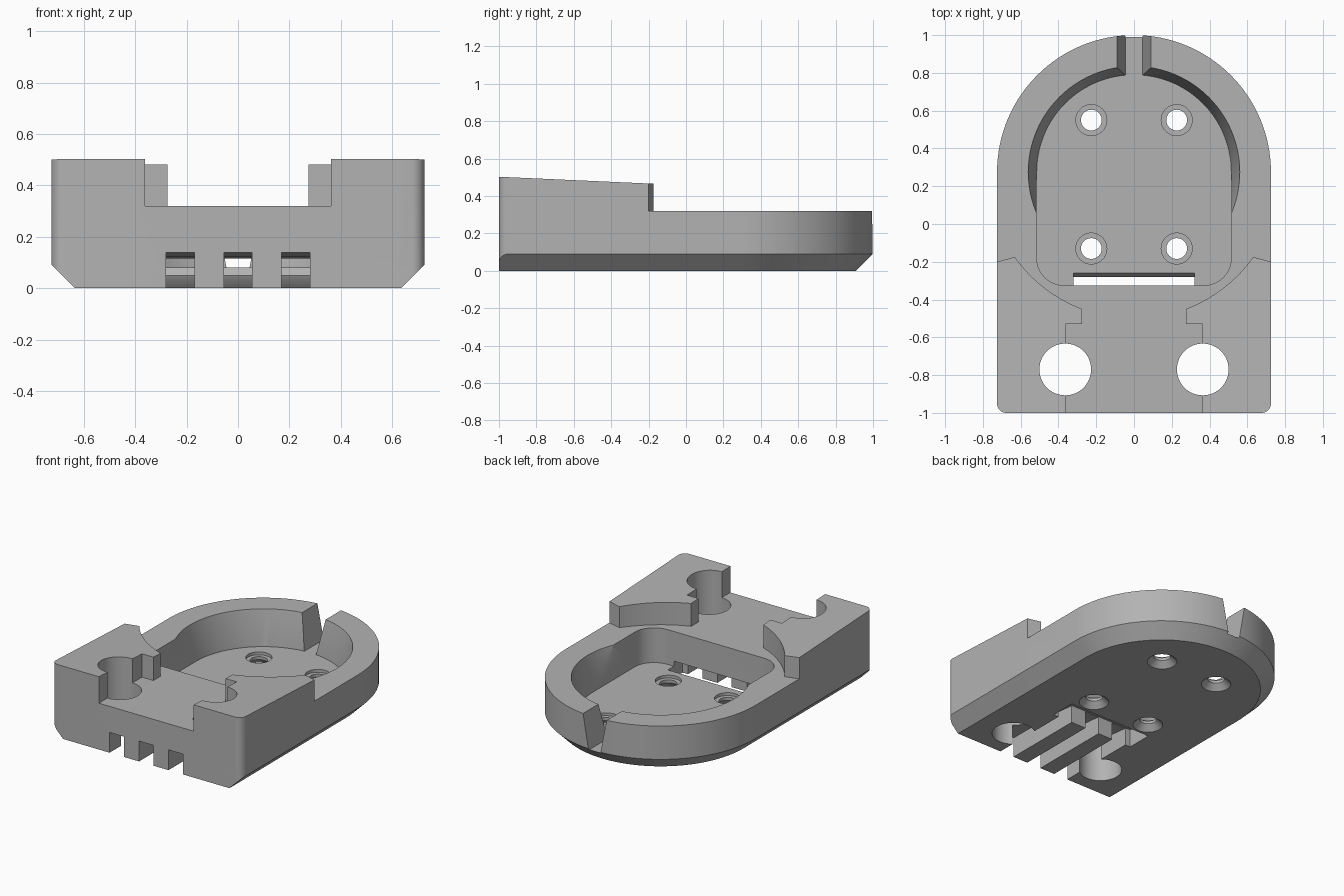
import bpy, bmesh, math

default = bpy.data.objects.get("Cube")
if default:
    bpy.data.objects.remove(default, do_unlink=True)

grey = bpy.data.materials.new("plain grey")
grey.use_nodes = True
GREY = (0.45, 0.45, 0.45, 1)
grey.diffuse_color = GREY
grey.node_tree.nodes["Principled BSDF"].inputs["Base Color"].default_value = GREY

ARC_Y = 0.275    # centre of the rounded end
HALF = 0.725     # half width of the body
DECK = 0.32
FLOOR = 0.08


def arc(cx, cy, r, start, end, steps):
    """Points along an arc, angles in degrees."""
    angles = [math.radians(start + (end - start) * i / steps) for i in range(steps + 1)]
    return [(cx + r * math.cos(a), cy + r * math.sin(a)) for a in angles]


def loft(name, rings):
    """Closed solid through rings of equal point count."""
    bm = bmesh.new()
    loops = [[bm.verts.new(p) for p in ring] for ring in rings]
    n = len(loops[0])
    for low, high in zip(loops, loops[1:]):
        for i in range(n):
            j = (i + 1) % n
            bm.faces.new((low[i], low[j], high[j], high[i]))
    bm.faces.new(loops[0])
    bm.faces.new(loops[-1])
    bmesh.ops.recalc_face_normals(bm, faces=bm.faces)
    mesh = bpy.data.meshes.new(name)
    bm.to_mesh(mesh)
    bm.free()
    obj = bpy.data.objects.new(name, mesh)
    mesh.materials.append(grey)
    bpy.context.collection.objects.link(obj)
    return obj


def prism_z(name, points, z0, z1):
    return loft(name, [[(x, y, z) for x, y in points] for z in (z0, z1)])


def prism_x(name, points, x0, x1):
    return loft(name, [[(x, y, z) for y, z in points] for x in (x0, x1)])


def turned(name, cx, cy, profile, steps=40):
    """Round solid from (radius, height) pairs."""
    return loft(name, [[(x, y, z) for x, y in arc(cx, cy, r, 0, 360, steps)[:-1]]
                       for r, z in profile])


def mirrored(points):
    return points + [(-x, y) for x, y in reversed(points)]


def boolean(cutter, operation="DIFFERENCE"):
    mod = body.modifiers.new(cutter.name, "BOOLEAN")
    mod.object = cutter
    mod.operation = operation
    mod.solver = "EXACT"
    bpy.ops.object.select_all(action="DESELECT")
    bpy.context.view_layer.objects.active = body
    body.select_set(True)
    bpy.ops.object.modifier_apply(modifier=mod.name)
    bpy.data.objects.remove(cutter, do_unlink=True)


def outline(half):
    return [(half, -1)] + arc(0, ARC_Y, half, 0, 180, 64) + [(-half, -1)]


# Body with chamfered lower edge
body = loft("mount_body", [[(x, y, z) for x, y in outline(h)]
                           for h, z in ((HALF - 0.09, 0), (HALF, 0.09), (HALF, 0.6))])

# Rounded vertical front corners
r = 0.05
corner = arc(HALF - r, -1 + r, r, -90, 0, 8)
corner[-1] = (HALF + 0.005, -1 + r)
boolean(prism_z("corner_rounding", mirrored(corner + [(HALF + 0.005, 1.1)]), -0.1, 0.7), "INTERSECT")

# Sloping top of the raised blocks
boolean(prism_x("top_slope", [(-1.1, 0.507), (1.1, 0.408), (1.1, 0.8), (-1.1, 0.8)], -1, 1))

# Low deck, leaving a raised block on each side
side = [(0.362, -1.1), (0.362, -0.53), (0.275, -0.53)]
side += arc(0, ARC_Y, 0.775, -69.2, -35.5, 16)
side += [(0.83, -0.228), (0.83, 1.1)]
boolean(prism_z("deck_cut", mirrored(side), DECK, 0.9))

# Pocket with rounded front corners and a flared round end
pocket = arc(0.37, -0.18, 0.145, -90, 0, 10) + arc(0, ARC_Y, 0.515, 0, 90, 32)[:-1]
boolean(prism_z("pocket_cut", mirrored(pocket + [(0.02, ARC_Y + 0.515)]), FLOOR, 0.7))
boolean(turned("pocket_flare", 0, ARC_Y, [(0.514, FLOOR + 0.002), (0.56, DECK), (0.575, 0.4)], 96))

# Tapered slot through the back wall
slot = [(-0.045, FLOOR), (0.045, FLOOR), (0.09, DECK), (0.105, 0.4), (-0.105, 0.4), (-0.09, DECK)]
boolean(loft("back_slot", [[(x, y, z) for x, z in slot] for y in (0.7, 1.1)]))

# Cable trough and slit opening up into the pocket
trough = [(-0.24, -0.05), (-0.24, 0), (-0.27, 0.03), (-0.28, 0.05), (-0.255, 0.085),
          (-0.255, 0.115), (-0.326, 0.115), (-0.42, 0.125), (-0.42, -0.05)]
boolean(prism_x("cable_trough", trough, -0.32, 0.32))

# Three cable channels from the front edge
channel = [(-1.1, -0.06), (-1.1, 0.14), (-0.6, 0.14), (-0.335, 0.114), (-0.335, -0.06)]
for x in (-0.225, 0, 0.225):
    boolean(prism_x("cable_channel", channel, x - 0.055, x + 0.055))

for s in (-1, 1):
    # Large vertical holes in the raised blocks
    boolean(turned("post_hole", s * 0.364, -0.77, [(0.137, -0.1), (0.137, 0.7)], 48))
    # Screw holes, recessed above and countersunk below
    for y in (-0.13, 0.55):
        profile = [(0.105, -0.01), (0.055, 0.04), (0.055, 0.06), (0.082, 0.0601), (0.082, 0.12)]
        boolean(turned("screw_hole", s * 0.226, y, profile))

body.select_set(True)
bpy.context.view_layer.objects.active = body
bpy.ops.object.shade_smooth_by_angle(angle=math.radians(25))
